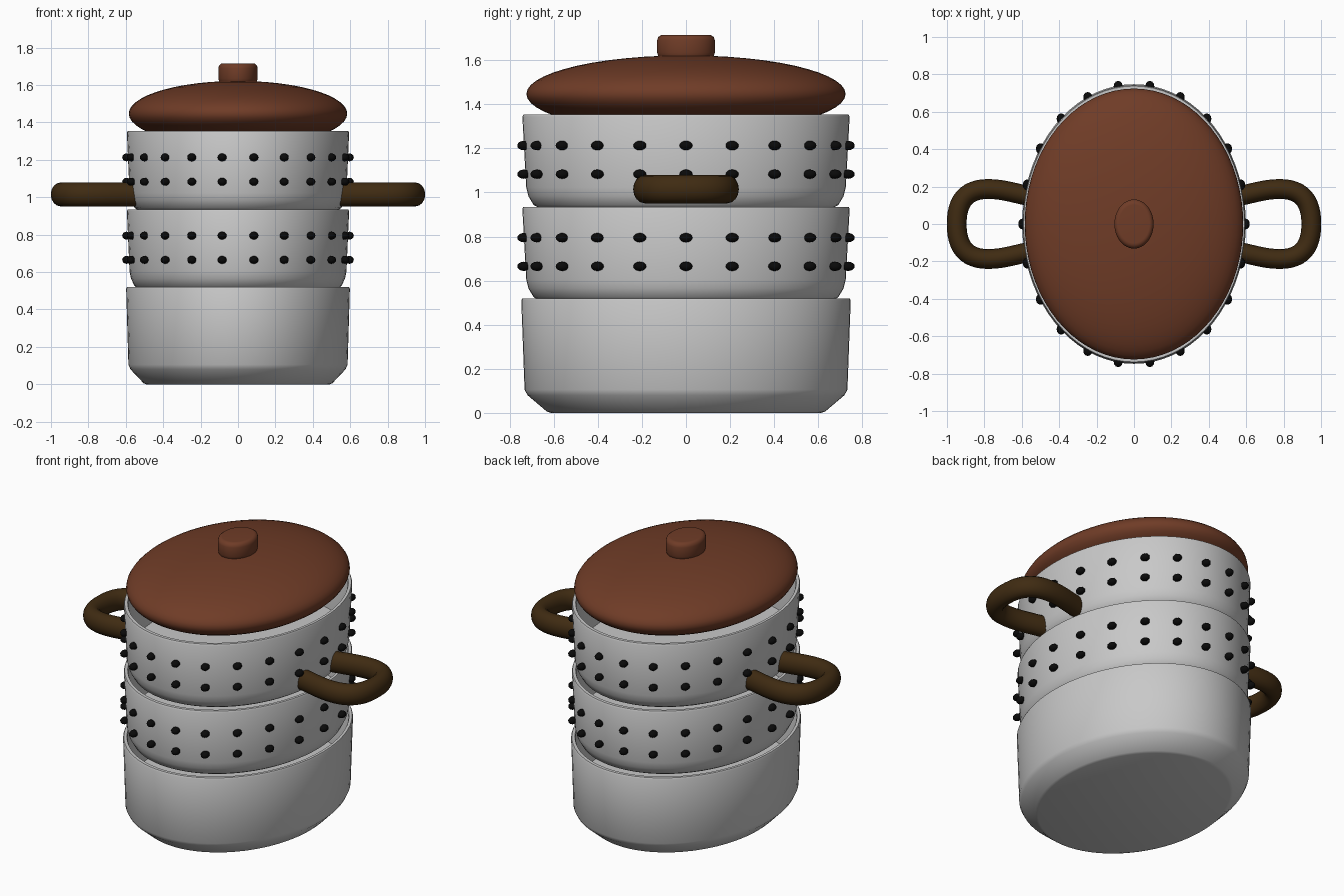
import bpy, bmesh, math
from mathutils import Vector

cube = bpy.data.objects.get("Cube")
if cube:
    bpy.data.objects.remove(cube, do_unlink=True)

STRETCH = 1.25  # every round part is an oval, longer along y


def material(name, rgb):
    m = bpy.data.materials.new(name)
    m.use_nodes = True
    m.diffuse_color = (*rgb, 1)
    m.node_tree.nodes["Principled BSDF"].inputs["Base Color"].default_value = (*rgb, 1)
    return m


METAL = material("light grey metal", (0.58, 0.58, 0.58))
LID = material("red brown lid", (0.16, 0.045, 0.02))
WOOD = material("dark brown handle", (0.05, 0.024, 0.006))
BLACK = material("black stud", (0.003, 0.003, 0.003))


def finish(name, bm, mat, angle=35):
    bmesh.ops.recalc_face_normals(bm, faces=bm.faces)
    me = bpy.data.meshes.new(name)
    bm.to_mesh(me)
    bm.free()
    me.materials.append(mat)
    ob = bpy.data.objects.new(name, me)
    bpy.context.collection.objects.link(ob)
    bpy.ops.object.select_all(action="DESELECT")
    ob.select_set(True)
    bpy.context.view_layer.objects.active = ob
    bpy.ops.object.shade_smooth_by_angle(angle=math.radians(angle))
    return ob


def loft(bm, rings):
    """Skin closed rings of points and cap both ends."""
    loops = [[bm.verts.new(p) for p in ring] for ring in rings]
    for a, b in zip(loops, loops[1:]):
        for i in range(len(a)):
            j = (i + 1) % len(a)
            bm.faces.new((a[i], a[j], b[j], b[i]))
    bm.faces.new(loops[0])
    bm.faces.new(loops[-1])


def oval(name, profile, mat, stretch=STRETCH, sides=72, angle=35):
    bm = bmesh.new()
    turns = [math.tau * i / sides for i in range(sides)]
    loft(bm, [[(r * math.cos(t), r * stretch * math.sin(t), z) for t in turns]
              for r, z in profile])
    return finish(name, bm, mat, angle)


# Deep base pot with a chamfered foot
oval("base_pot", [(0.49, 0), (0.505, 0.006), (0.575, 0.08), (0.586, 0.105), (0.598, 0.51),
                  (0.594, 0.52), (0.578, 0.52), (0.574, 0.51), (0.565, 0.2)], METAL)

# Two stacked steamer tiers, each with two rows of studs
for label, z in (("lower", 0.52), ("upper", 0.938)):
    oval(label + "_tier", [(0.53, z - 0.01), (0.553, z + 0.005), (0.572, z + 0.045),
                           (0.58, z + 0.085), (0.594, z + 0.405), (0.59, z + 0.415),
                           (0.574, z + 0.415), (0.57, z + 0.405), (0.56, z + 0.1)], METAL)
    bm = bmesh.new()
    count = 22
    for row in (0.145, 0.275):
        for i in range(count):
            t = math.tau * i / count
            made = bmesh.ops.create_uvsphere(bm, u_segments=12, v_segments=8, radius=0.021)
            centre = Vector((0.595 * math.cos(t), 0.595 * STRETCH * math.sin(t), z + row))
            for v in made["verts"]:
                v.co = Vector((v.co.x * 1.15, v.co.y * 1.4, v.co.z)) + centre
    finish(label + "_tier_studs", bm, BLACK, 60)

# Domed lid
steps = 24
dome = [math.radians(-75 + 163 * i / steps) for i in range(steps + 1)]
oval("lid", [(0.584 * math.cos(a), 1.447 + 0.175 * math.sin(a)) for a in dome], LID, 1.24)

# Lid knob with rounded edges
oval("lid_knob", [(0.09, 1.6), (0.1, 1.615), (0.105, 1.635), (0.105, 1.69), (0.101, 1.705),
                  (0.09, 1.714), (0.082, 1.715)], LID, sides=48, angle=50)


# Looped side handles: a tube swept along a mirrored half path
def bezier(a, b, c, d, n):
    for i in range(n):
        t = i / n
        yield a * (1-t)**3 + b * 3*t*(1-t)**2 + c * 3*t*t*(1-t) + d * t**3


half = [Vector(p) for p in ((0.55, 0.147), (0.64, 0.165), (0.7, 0.187), (0.78, 0.187),
                            (0.9, 0.187), (0.948, 0.12), (0.948, 0))]
path = list(bezier(*half[:4], 8)) + list(bezier(*half[3:], 12)) + [half[-1]]
path += [Vector((p.x, -p.y)) for p in reversed(path[:-1])]

for label, side in (("left", 1), ("right", -1)):
    bm = bmesh.new()
    rings = []
    for i, p in enumerate(path):
        along = (path[min(i + 1, len(path) - 1)] - path[max(i - 1, 0)]).normalized()
        across = Vector((along.y, -along.x))
        ring = []
        for k in range(16):
            t = math.tau * k / 16
            q = p + across * 0.053 * math.cos(t)
            ring.append((q.x * side, q.y, 1.015 + 0.064 * math.sin(t)))
        rings.append(ring)
    loft(bm, rings)
    finish(label + "_handle", bm, WOOD, 50)
